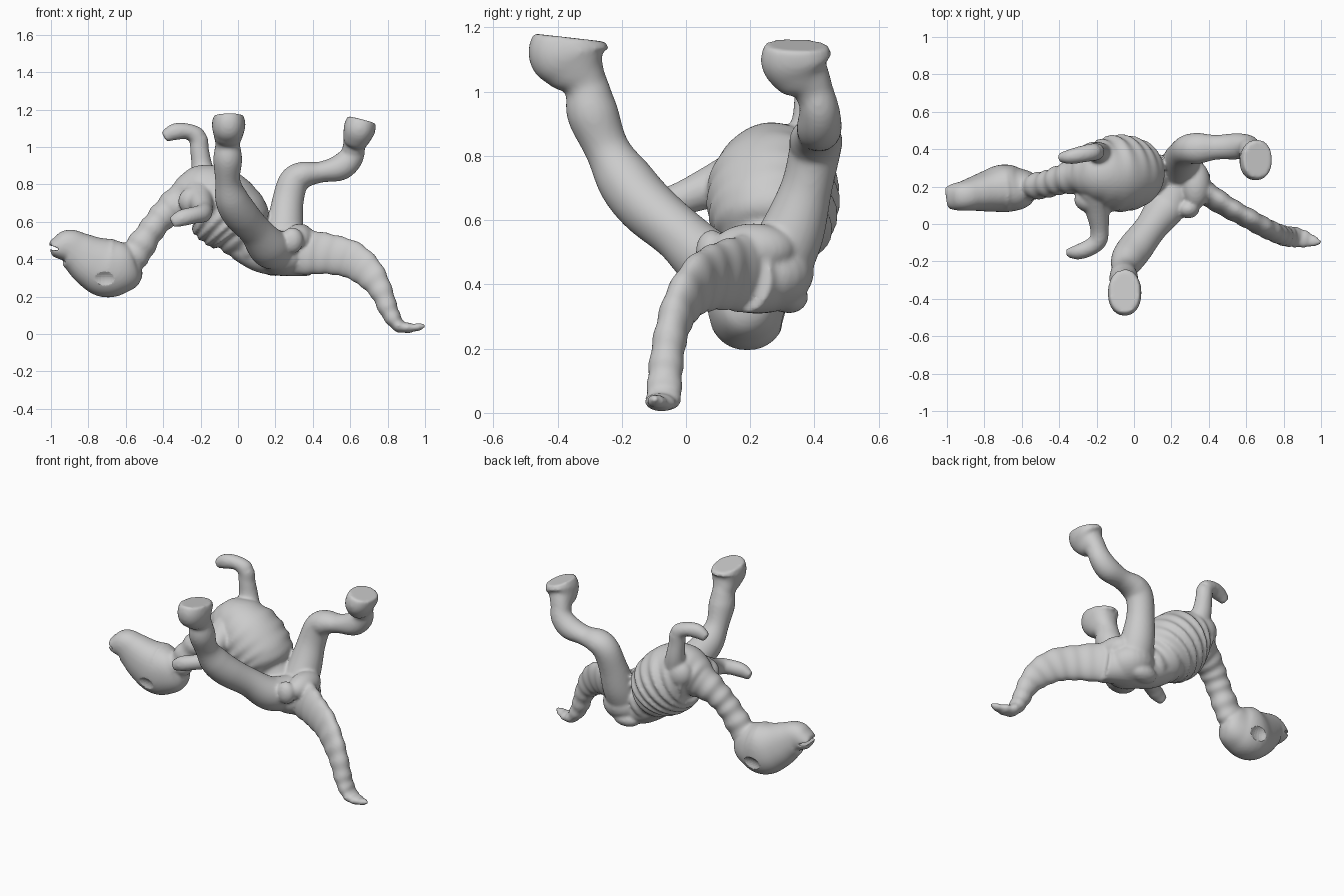
import bpy, bmesh, math
from mathutils import Vector

SEG = 40
parts = []


def spline(pts, t):
    """Catmull-Rom sample through tuples, t in 0..1."""
    n = len(pts) - 1
    i = min(int(t * n), n - 1)
    f = t * n - i
    p0, p1, p2, p3 = (pts[max(0, min(n, k))] for k in (i - 1, i, i + 1, i + 2))
    return [0.5 * (2 * b + (c - a) * f + (2 * a - 5 * b + 4 * c - d) * f * f
                   + (3 * b - a - 3 * c + d) * f ** 3) for a, b, c, d in zip(p0, p1, p2, p3)]


def finish(bm, name):
    bmesh.ops.recalc_face_normals(bm, faces=bm.faces)
    me = bpy.data.meshes.new(name)
    bm.to_mesh(me)
    bm.free()
    ob = bpy.data.objects.new(name, me)
    bpy.context.collection.objects.link(ob)
    return ob


def tube(name, pts, up, steps=40, waves=0, amp=0.0, bare_belly=False, power=1.0):
    """Loft of ellipses; each point is x, y, z, half width, half depth along up."""
    bm = bmesh.new()
    rows = [spline(pts, k / steps) for k in range(steps + 1)]
    up = Vector(up)
    rings = []
    for k, r in enumerate(rows):
        a, b = rows[max(k - 1, 0)], rows[min(k + 1, steps)]
        tan = (Vector(b[:3]) - Vector(a[:3])).normalized()
        vdir = (up - tan * up.dot(tan)).normalized()
        udir = tan.cross(vdir)
        wave = amp * math.sin(2 * math.pi * waves * k / steps)
        ring = []
        for s in range(SEG):
            th = 2 * math.pi * s / SEG
            c, d = math.cos(th), math.sin(th)
            w = wave * (1 - max(0, d)) if bare_belly else wave
            c, d = (math.copysign(abs(q) ** power, q) for q in (c, d))
            ring.append(bm.verts.new(Vector(r[:3]) + udir * c * (r[3] + w) + vdir * d * (r[4] + w)))
        rings.append(ring)
    for A, B in zip(rings, rings[1:]):
        for s in range(SEG):
            bm.faces.new((A[s], A[(s + 1) % SEG], B[(s + 1) % SEG], B[s]))
    bm.faces.new(rings[0])
    bm.faces.new(rings[-1])
    ob = finish(bm, name)
    parts.append(ob)
    return ob


def blob(name, loc, size, rot=(0, 0, 0), keep=True):
    bm = bmesh.new()
    bmesh.ops.create_uvsphere(bm, u_segments=24, v_segments=16, radius=1)
    ob = finish(bm, name)
    ob.location, ob.scale, ob.rotation_euler = loc, size, rot
    if keep:
        parts.append(ob)
    return ob


# Skull, lying upside down with the snout at -x
tube("skull", [(-.53, .2, .385, .05, .06), (-.56, .2, .375, .085, .11), (-.62, .19, .36, .115, .14),
               (-.70, .19, .355, .128, .16), (-.78, .175, .388, .11, .14), (-.86, .16, .44, .09, .11),
               (-.91, .15, .468, .08, .092), (-.96, .145, .462, .072, .065), (-1.0, .14, .455, .058, .04)],
     (0.2, 0, 1), power=.9)
# Neck with vertebra ripples
tube("neck", [(-.60, .19, .36, .06, .07), (-.54, .20, .44, .07, .08), (-.46, .215, .56, .072, .07),
              (-.38, .24, .65, .08, .08), (-.28, .26, .71, .10, .11), (-.18, .27, .71, .1, .1)],
     (.7, 0, -.7), 60, 8, .004)
# Ribcage barrel, ribs ripple everywhere but the belly
tube("ribcage", [(-.34, .25, .705, .05, .06), (-.27, .26, .735, .12, .12), (-.20, .27, .74, .165, .17),
                 (-.12, .27, .70, .2, .20), (-.045, .27, .635, .2, .20), (.01, .27, .575, .18, .185),
                 (.06, .265, .51, .13, .13), (.15, .25, .44, .10, .10)], (.2, -.35, .94), 90, 10, .009, True)
# Pelvis and hip processes
tube("lower_back", [(.0, .27, .48, .09, .08), (.12, .26, .42, .10, .09), (.25, .24, .41, .11, .10),
                    (.38, .19, .42, .08, .11)], (0, 0, 1))
blob("pelvis", (.24, .24, .43), (.15, .16, .12), (.1, .1, -.3))
blob("hip_bone", (.33, .21, .51), (.08, .13, .08))
blob("hip_spur", (.2, .32, .36), (.09, .06, .05))
blob("sit_bone", (.29, .08, .5), (.06, .05, .07))

# Tail, a narrow and deep blade curling to a flat tip
tube("tail", [(.28, .22, .44, .08, .13), (.39, .16, .435, .062, .12), (.50, .09, .425, .055, .108),
              (.61, .03, .395, .052, .10), (.70, -.02, .325, .052, .085), (.765, -.05, .23, .052, .062),
              (.81, -.065, .12, .054, .05), (.86, -.07, .045, .055, .035), (.93, -.085, .033, .042, .024),
              (1.0, -.10, .045, .012, .014)], (.35, 0, 1), 100, 13, .0025)

# Near leg and foot
tube("near_leg", [(.24, .20, .45, .10, .10), (.17, .09, .46, .11, .10), (.09, -.02, .555, .088, .085),
                  (.01, -.125, .645, .095, .09), (-.035, -.19, .725, .088, .088), (-.055, -.245, .82, .067, .07),
                  (-.055, -.29, .93, .077, .08), (-.055, -.305, 1.0, .068, .07),
                  (-.055, -.32, 1.05, .06, .065)], (0, 1, .3), 60)
tube("near_foot", [(-.055, -.30, .97, .06, .065), (-.055, -.318, 1.03, .068, .07),
                   (-.052, -.345, 1.075, .08, .10), (-.05, -.365, 1.12, .09, .125),
                   (-.05, -.362, 1.168, .08, .112)], (0, 1, 0), 24, power=.9)
# Far leg and foot
tube("far_leg", [(.24, .27, .44, .11, .11), (.25, .33, .56, .10, .10), (.265, .375, .70, .08, .085),
                 (.295, .40, .81, .08, .08), (.35, .405, .85, .082, .072), (.44, .41, .865, .066, .056),
                 (.545, .415, .89, .07, .07), (.605, .415, .945, .062, .066), (.625, .40, 1.02, .052, .055)],
     (-.7, 0, .7), 60)
tube("far_foot", [(.605, .415, .95, .055, .055), (.625, .39, 1.02, .062, .065), (.637, .36, 1.06, .075, .095),
                  (.65, .345, 1.10, .085, .112), (.662, .345, 1.145, .078, .098)], (0, 1, 0), 24, power=.9)
# Arms with bent claws
tube("far_arm", [(-.17, .34, .78, .09, .09), (-.19, .38, .88, .06, .06), (-.205, .385, .98, .048, .05),
                 (-.215, .385, 1.05, .047, .05), (-.27, .375, 1.083, .045, .042),
                 (-.34, .36, 1.08, .04, .045), (-.395, .355, 1.052, .025, .03)], (-.5, 0, 1))
tube("near_arm", [(-.21, .18, .74, .09, .09), (-.195, .07, .70, .065, .065), (-.185, -.02, .665, .05, .052),
                  (-.19, -.085, .645, .048, .05), (-.235, -.125, .635, .045, .045),
                  (-.30, -.15, .62, .04, .045), (-.355, -.155, .595, .022, .03)], (0, .3, 1))
# Shoulder blades
blob("far_shoulder", (-.21, .37, .78), (.09, .07, .09))
blob("near_shoulder", (-.23, .13, .71), (.09, .07, .08))

# Fuse the parts into one smooth skin
bpy.ops.object.select_all(action='DESELECT')
for ob in parts:
    ob.select_set(True)
bpy.context.view_layer.objects.active = parts[0]
bpy.ops.object.join()
body = bpy.context.object
body.name = "skeleton_body"
bpy.ops.object.transform_apply(location=True, rotation=True, scale=True)
rm = body.modifiers.new("fuse", 'REMESH')
rm.mode, rm.voxel_size, rm.use_smooth_shade = 'VOXEL', .009, True

# Eye sockets and mouth slit
cutters = [blob("near_eye_cutter", (-.715, .04, .285), (.075, .05, .055), keep=False),
           blob("far_eye_cutter", (-.685, .335, .285), (.075, .05, .055), keep=False),
           blob("mouth_cutter", (-1.0, .14, .462), (.05, .12, .011), (0, .25, 0), keep=False)]
for c in cutters:
    c.hide_render = True
    c.hide_set(True)
    m = body.modifiers.new(c.name, 'BOOLEAN')
    m.operation, m.object = 'DIFFERENCE', c
sm = body.modifiers.new("soften", 'SMOOTH')
sm.factor, sm.iterations = .5, 8
